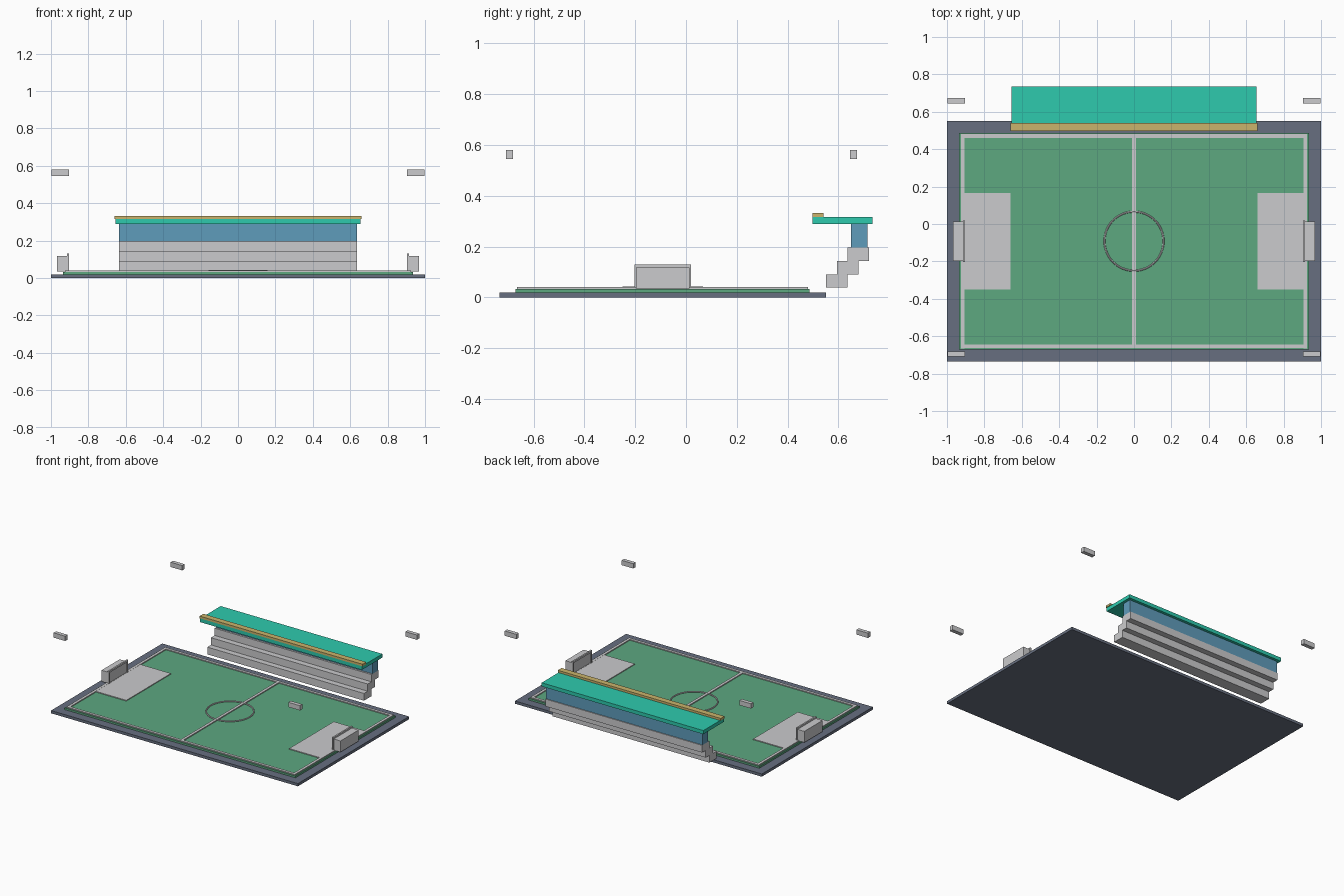
import bpy
import bmesh
import math

cube = bpy.data.objects.get("Cube")
if cube:
    bpy.data.objects.remove(cube, do_unlink=True)


def material(name, rgb):
    """Flat material from 0-255 display values, stored as linear."""
    lin = [((c / 255 + 0.055) / 1.055) ** 2.4 for c in rgb] + [1]
    m = bpy.data.materials.new(name)
    m.use_nodes = True
    m.diffuse_color = lin
    m.node_tree.nodes["Principled BSDF"].inputs["Base Color"].default_value = lin
    return m


SLATE = material("slate", (103, 111, 128))
GRASS = material("grass_green", (93, 168, 128))
WHITE = material("pale_grey", (203, 203, 205))
GLASS = material("glass_blue", (95, 156, 187))
TEAL = material("roof_teal", (46, 202, 174))
GOLD = material("trim_gold", (203, 180, 108))

MID = -0.092  # pitch centre along y


def finish(name, bm, mat):
    mesh = bpy.data.meshes.new(name)
    bm.to_mesh(mesh)
    bm.free()
    mesh.materials.append(mat)
    obj = bpy.data.objects.new(name, mesh)
    bpy.context.collection.objects.link(obj)
    return obj


def box(name, x, y, z, mat):
    """Box from (min, max) ranges on each axis."""
    bm = bmesh.new()
    bmesh.ops.create_cube(bm, size=1)
    for v in bm.verts:
        for i, (lo, hi) in enumerate((x, y, z)):
            v.co[i] = hi if v.co[i] > 0 else lo
    return finish(name, bm, mat)


def around(centre, half):
    return (centre - half, centre + half)


# Ground and pitch
box("ground_slab", (-1, 1), (-0.735, 0.551), (0, 0.02), SLATE)
box("pitch", around(0, 0.935), around(MID, 0.579), (0.02, 0.033), GRASS)

# Pitch markings
LINE_Z = (0.032, 0.04)
for side, s in (("left", 1), ("right", -1)):
    box(f"{side}_goal_line", around(s * 0.916, 0.01), around(MID, 0.573), LINE_Z, WHITE)
    box(f"{side}_penalty_area", sorted((s * 0.66, s * 0.908)), around(MID, 0.258),
        (0.032, 0.039), WHITE)
for end, s in (("back", 1), ("front", -1)):
    box(f"{end}_touch_line", around(0, 0.926), around(MID + s * 0.562, 0.01), LINE_Z, WHITE)
box("halfway_line", around(0, 0.01), around(MID, 0.562), LINE_Z, WHITE)

bpy.ops.mesh.primitive_torus_add(location=(0, MID, 0.037), major_radius=0.158,
                                 minor_radius=0.005, major_segments=48, minor_segments=8)
circle = bpy.context.object
circle.name = "centre_circle"
circle.data.materials.append(WHITE)

# Goals: a net box behind two posts and a crossbar
for side, s in (("left", 1), ("right", -1)):
    box(f"{side}_goal_net", sorted((s * 0.909, s * 0.968)), around(MID, 0.105),
        (0.036, 0.118), WHITE)
    bar_x = sorted((s * 0.903, s * 0.914))
    for end, t in (("back", 1), ("front", -1)):
        box(f"{side}_goal_{end}_post", bar_x, around(MID + t * 0.106, 0.005),
            (0.033, 0.13), WHITE)
    box(f"{side}_goal_crossbar", bar_x, around(MID, 0.111), (0.117, 0.13), WHITE)

# Stand: three stepped tiers, glazed wall and roof
for i in range(3):
    box(f"stand_tier_{i + 1}", around(0, 0.635),
        around(0.594 + i * 0.0425, 0.0425), (0.038 + i * 0.053, 0.091 + i * 0.053), WHITE)
box("stand_glass_wall", around(0, 0.635), (0.65, 0.715), (0.197, 0.29), GLASS)
box("stand_roof", around(0, 0.655), (0.498, 0.735), (0.289, 0.316), TEAL)
box("roof_front_trim", around(0, 0.66), (0.498, 0.541), (0.316, 0.332), GOLD)

# Corner floodlights
for side, s in (("left", 1), ("right", -1)):
    for end, y in (("back", 0.659), ("front", -0.695)):
        box(f"{end}_{side}_floodlight", around(s * 0.951, 0.047), around(y, 0.014),
            (0.545, 0.58), WHITE)
